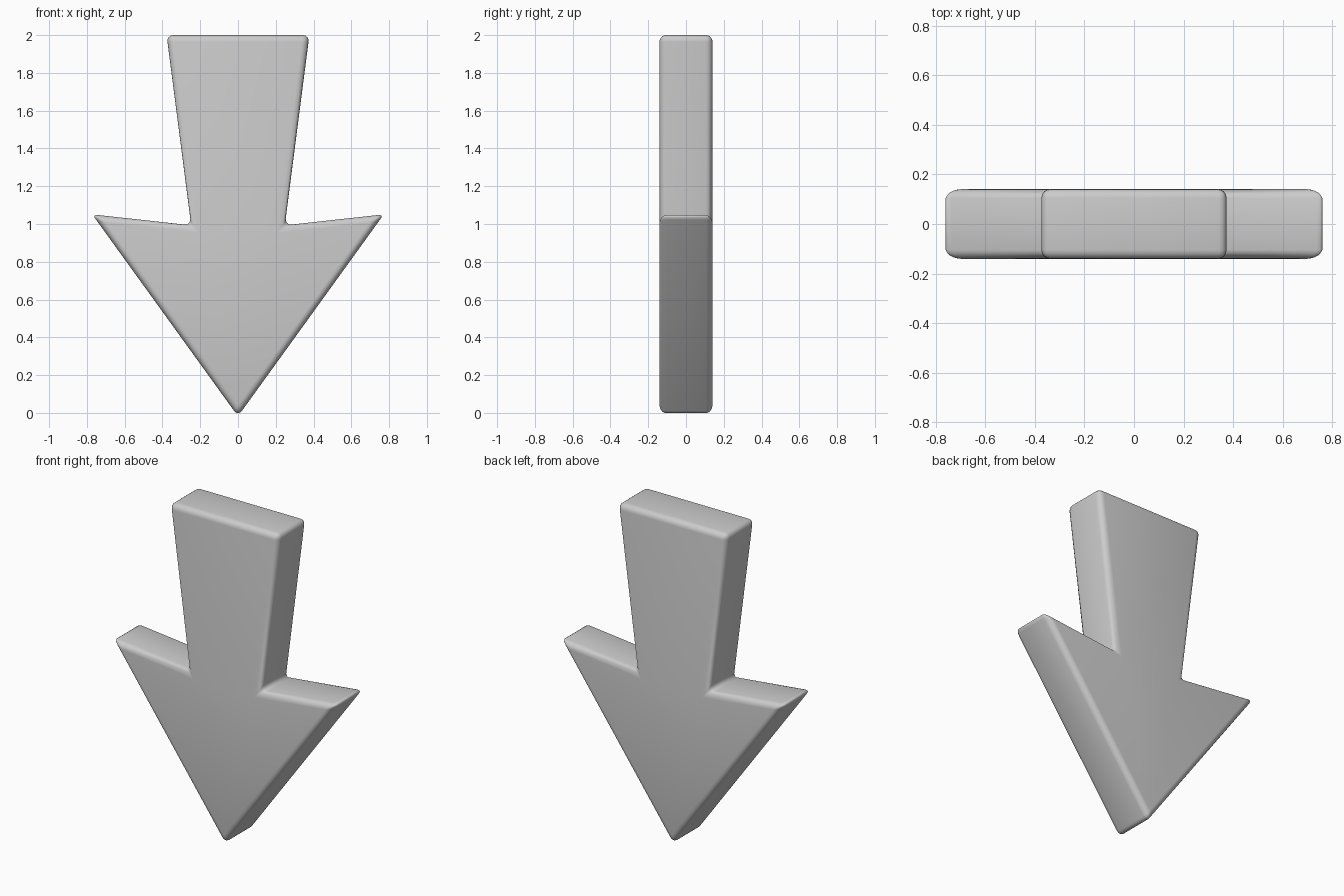
import bpy, bmesh

if "Cube" in bpy.data.objects:
    bpy.data.objects.remove(bpy.data.objects["Cube"])

HALF_DEPTH = 0.141

# Right half of the arrow outline, from the top corner down to the barb
right = [(0.378, 2.0), (0.248, 0.993), (0.772, 1.051)]
outline = right + [(0.0, -0.018)] + [(-x, z) for x, z in reversed(right)]

# Arrow: outline extruded front to back
bm = bmesh.new()
front = bm.faces.new([bm.verts.new((x, -HALF_DEPTH, z)) for x, z in outline])
ext = bmesh.ops.extrude_face_region(bm, geom=[front])
moved = [g for g in ext["geom"] if isinstance(g, bmesh.types.BMVert)]
bmesh.ops.translate(bm, verts=moved, vec=(0, 2 * HALF_DEPTH, 0))
if not any(f.normal.y < -0.9 for f in bm.faces):
    front = bm.faces.new([v for v in bm.verts if v.co.y < 0])
bmesh.ops.recalc_face_normals(bm, faces=bm.faces)
mesh = bpy.data.meshes.new("down_arrow")
bm.to_mesh(mesh)
bm.free()
arrow = bpy.data.objects.new("down_arrow", mesh)
bpy.context.collection.objects.link(arrow)

# Rounded edges all around
bevel = arrow.modifiers.new("rounded_edges", "BEVEL")
bevel.width = 0.036
bevel.segments = 4
bevel.limit_method = "NONE"

bpy.context.view_layer.objects.active = arrow
arrow.select_set(True)
bpy.ops.object.shade_smooth()
